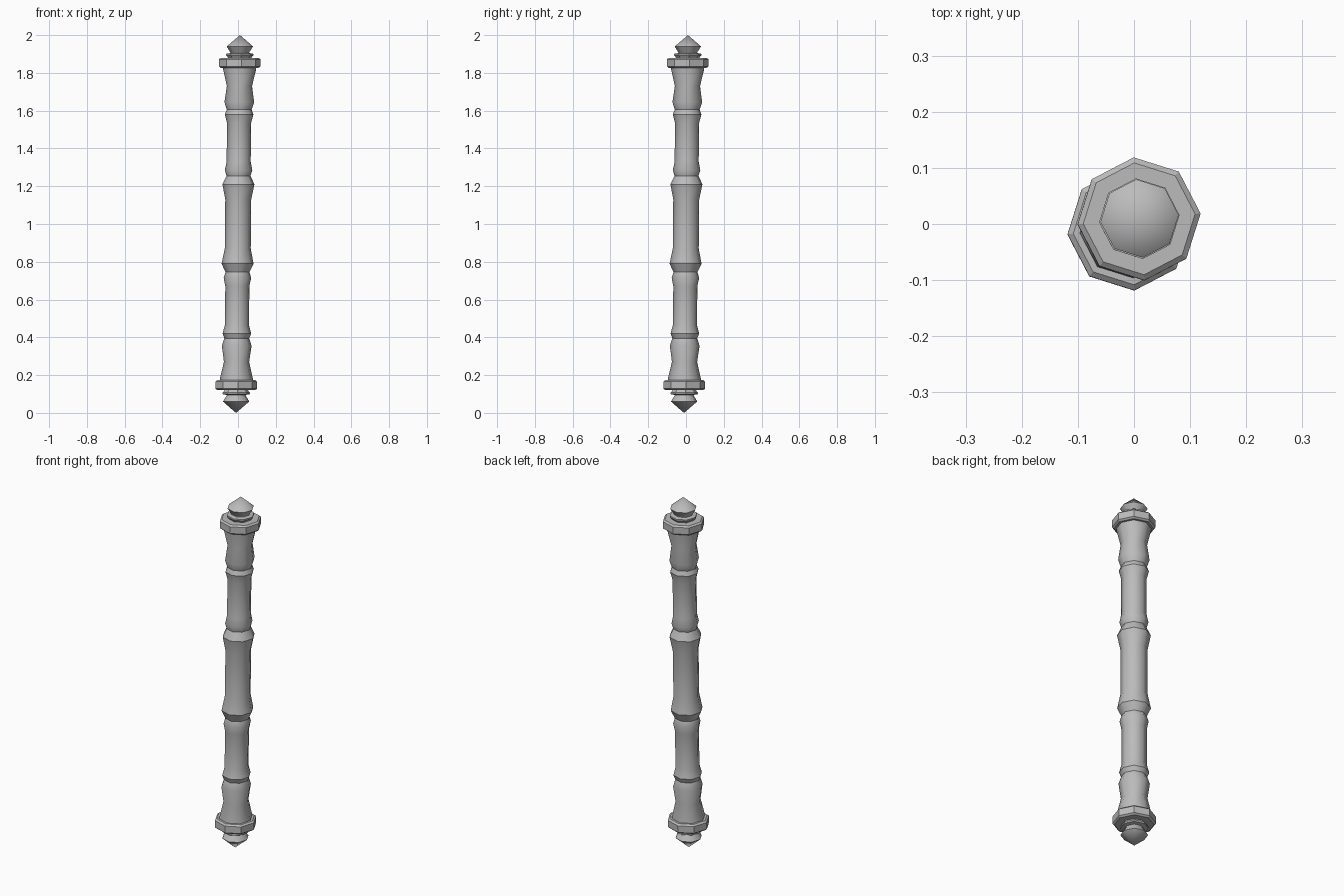
import bpy, bmesh
from math import cos, sin, pi, radians

cube = bpy.data.objects.get("Cube")
if cube:
    bpy.data.objects.remove(cube)

SIDES = 8
TWIST = radians(5)
LEAN = 0.0105        # sideways drift of the axis per unit of height

grey = bpy.data.materials.new("stone_grey")
grey.use_nodes = True
colour = (0.5, 0.5, 0.5, 1)
grey.diffuse_color = colour
grey.node_tree.nodes["Principled BSDF"].inputs["Base Color"].default_value = colour


def lathe(name, profile, smooth=True):
    """Turn (radius, height) points around the slightly leaning axis."""
    bm = bmesh.new()
    rings = []
    for r, z in profile:
        shift = LEAN * (z - 1)
        angles = [TWIST + 2 * pi * i / SIDES for i in range(SIDES)]
        rings.append([bm.verts.new((shift + r * cos(a), shift + r * sin(a), z))
                      for a in angles])
    for low, high in zip(rings, rings[1:]):
        for i in range(SIDES):
            j = (i + 1) % SIDES
            bm.faces.new((low[i], low[j], high[j], high[i]))
    bm.faces.new(rings[0])
    bm.faces.new(rings[-1])
    bmesh.ops.remove_doubles(bm, verts=bm.verts[:], dist=0.0005)
    bmesh.ops.recalc_face_normals(bm, faces=bm.faces[:])
    for f in bm.faces:
        f.smooth = smooth
    # Round the sides, keep the turned creases crisp
    for e in bm.edges:
        level = abs(e.verts[0].co.z - e.verts[1].co.z) < 0.002
        if level and len(e.link_faces) == 2 and e.calc_face_angle() > radians(28):
            e.smooth = False
    mesh = bpy.data.meshes.new(name)
    bm.to_mesh(mesh)
    bm.free()
    mesh.materials.append(grey)
    obj = bpy.data.objects.new(name, mesh)
    bpy.context.collection.objects.link(obj)
    return obj


def flip(profile):
    return [(r, 2 - z) for r, z in reversed(profile)]


# Upper half of the shaft, from the middle grip to the collar
upper = [(0.069, 1.13), (0.085, 1.21), (0.064, 1.255), (0.073, 1.285),
         (0.064, 1.33), (0.064, 1.535), (0.076, 1.58), (0.066, 1.605),
         (0.079, 1.645), (0.067, 1.73), (0.088, 1.82), (0.088, 1.835)]
lathe("shaft", flip(upper) + upper)

# Collar, small ring and pointed finial at each end
collar = [(0.100, 1.826), (0.110, 1.834), (0.110, 1.872), (0.100, 1.88)]
ring = [(0.058, 1.875), (0.072, 1.893), (0.072, 1.901), (0.05, 1.905)]
finial = [(0.05, 1.88), (0.05, 1.908), (0.070, 1.94), (0, 2)]
for end, shape in (("top", lambda p: p), ("bottom", flip)):
    lathe(end + "_collar", shape(collar), smooth=False)
    lathe(end + "_ring", shape(ring), smooth=False)
    lathe(end + "_finial", shape(finial))
